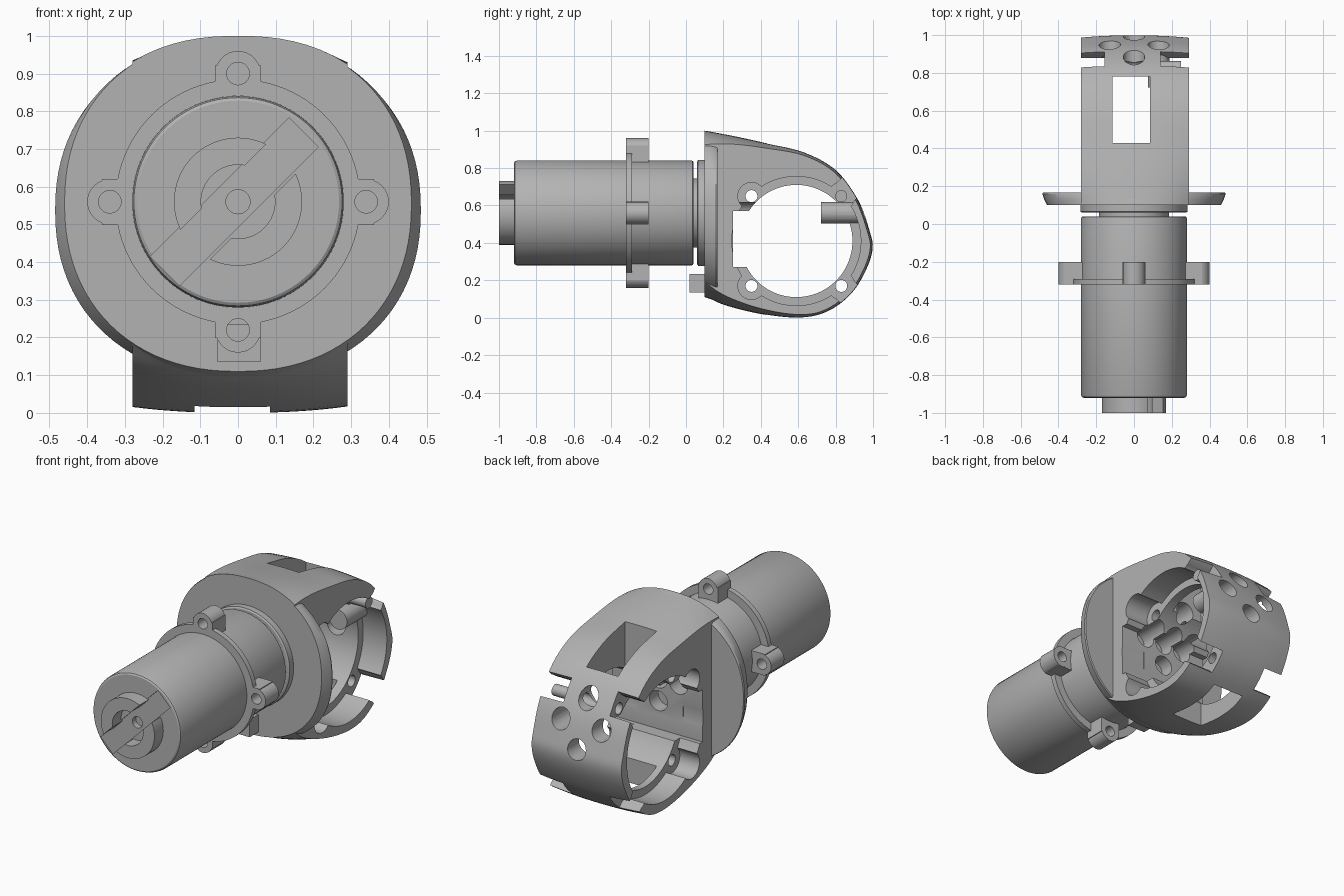
import bpy, bmesh, math
from mathutils import Matrix, Vector

if "Cube" in bpy.data.objects:
    bpy.data.objects.remove(bpy.data.objects["Cube"])

grey = bpy.data.materials.new("machined grey")
grey.use_nodes = True
grey.diffuse_color = (0.45, 0.45, 0.45, 1)
grey.node_tree.nodes["Principled BSDF"].inputs["Base Color"].default_value = (0.45, 0.45, 0.45, 1)

AXIS_Z = 0.56           # height of the motor axis
HUB = (0.59, 0.41)      # y, z of the cross bore
XMIN, XMAX = -0.28, 0.29


def finish(name, bm):
    bmesh.ops.recalc_face_normals(bm, faces=bm.faces)
    if bm.calc_volume(signed=True) < 0:
        bmesh.ops.reverse_faces(bm, faces=bm.faces)
    me = bpy.data.meshes.new(name)
    bm.to_mesh(me)
    bm.free()
    me.materials.append(grey)
    ob = bpy.data.objects.new(name, me)
    bpy.context.collection.objects.link(ob)
    return ob


def loft(name, rings):
    """Skin closed rings of points and cap both ends."""
    bm = bmesh.new()
    loops = [[bm.verts.new(p) for p in ring] for ring in rings]
    for a, b in zip(loops, loops[1:]):
        for i in range(len(a)):
            j = (i + 1) % len(a)
            bm.faces.new((a[i], a[j], b[j], b[i]))
    bm.faces.new(loops[0])
    bm.faces.new(loops[-1])
    return finish(name, bm)


def turned(name, profile, x=0, z=AXIS_Z, n=64):
    """Solid of revolution about an axis along y; profile is (y, radius)."""
    angles = [2 * math.pi * i / n for i in range(n)]
    return loft(name, [[(x + r * math.cos(a), y, z + r * math.sin(a)) for a in angles]
                       for y, r in profile])


def cross_pin(name, x0, x1, y, z, r, n=48):
    """Cylinder along x."""
    angles = [2 * math.pi * (i + 0.37) / n for i in range(n)]
    return loft(name, [[(x, y + r * math.cos(a), z + r * math.sin(a)) for a in angles]
                       for x in (x0, x1)])


def box(name, lo, hi, spin=None):
    bm = bmesh.new()
    lo, hi = Vector(lo), Vector(hi)
    bmesh.ops.create_cube(bm, size=1, matrix=Matrix.Translation((lo + hi) / 2)
                          @ (spin or Matrix()) @ Matrix.Diagonal((*(hi - lo), 1)))
    return finish(name, bm)


def measure(me):
    """Volume and largest reach of a mesh."""
    bm = bmesh.new()
    bm.from_mesh(me)
    volume = bm.calc_volume()
    bm.free()
    return volume, max(abs(c) for v in me.vertices for c in v.co)


def combine(ob, others, operation="DIFFERENCE"):
    """Apply booleans one by one, nudging a cutter whose cut fails."""
    for o in others:
        before, reach = measure(ob.data)
        for attempt in range(4):
            o.location = Vector((0.0007, 0.0005, 0.0003)) * attempt
            mod = ob.modifiers.new("cut", "BOOLEAN")
            mod.operation, mod.solver, mod.object = operation, "EXACT", o
            dg = bpy.context.evaluated_depsgraph_get()
            me = bpy.data.meshes.new_from_object(ob.evaluated_get(dg))
            ob.modifiers.clear()
            if operation == "UNION":
                break
            after, new_reach = measure(me) if me.vertices else (0, 0)
            if 0.3 * before < after <= before and new_reach <= reach + 0.001:
                break
        ob.data = me
        bpy.data.objects.remove(o)


def squash(u):
    return max(0, 1 - abs(u) ** 2.3) ** (1 / 2.3)


def spline(points, steps=5):
    """Smooth curve through the points."""
    pts = [Vector(p) for p in points]
    pts = [2 * pts[0] - pts[1]] + pts + [2 * pts[-1] - pts[-2]]
    out = []
    for a, b, c, d in zip(pts, pts[1:], pts[2:], pts[3:]):
        for k in range(steps):
            t = k / steps
            out.append(b + (c - a) * t / 2 + (2 * a - 5 * b + 4 * c - d) * t * t / 2
                       + (3 * b - a - 3 * c + d) * t ** 3 / 2)
    return out + [pts[-2]]


# Barrel-shaped housing
side = spline([(0.1, 1.0), (0.25, 0.972), (0.42, 0.935), (0.63, 0.885), (0.8, 0.79), (0.92, 0.63),
               (0.98, 0.47), (0.998, 0.37), (0.96, 0.25), (0.88, 0.125), (0.75, 0.03),
               (0.6, 0.0), (0.4, 0.02), (0.2, 0.07), (0.1, 0.12)])


def housing_ring(x):
    ring = []
    for y, z in side:
        t = min(1, (y - 0.1) / 0.6)
        f = squash(x / (0.46 + 0.45 * t))
        mid = 0.555 - 0.145 * t
        ring.append((x, y if y < HUB[0] else HUB[0] + (y - HUB[0]) * f, mid + (z - mid) * f))
    return ring


housing = loft("joint_housing", [housing_ring(XMIN + (XMAX - XMIN) * i / 16) for i in range(17)])

# Bore, flat front wall and window
cuts = [cross_pin("bore", -1, 1, *HUB, 0.3, 96),
        box("wall_relief", (-1, 0.25, 0.27), (1, 0.5, 0.57)),
        box("window", (-0.115, 0.43, -1), (0.085, 0.78, 2))]
# Side pockets with screw lugs; the rear ones break out through the shell
for x0, x1 in ((-0.5, -0.155), (0.14, 0.5)):
    cuts.append(cross_pin("pocket", x0, x1, *HUB, 0.345, 96))
    for sy in (-1, 1):
        for sz in (-1, 1):
            y, z = HUB[0] + 0.24 * sy, HUB[1] + 0.24 * sz
            cuts.append(cross_pin("lug_pocket", x0, x1, y, z, 0.073, 32))
            if sy > 0:
                tilt = Matrix.Rotation(sz * math.pi / 4, 4, "X")
                cuts.append(box("slot", (x0, y - 0.05, z + 0.06 * sz - 0.066),
                                (x1, y + 0.17, z + 0.06 * sz + 0.066), tilt))
cuts += [cross_pin("screw", -0.26, 0.25, HUB[0] + 0.24 * a, HUB[1] + 0.24 * b, 0.032, 24)
         for a in (-1, 1) for b in (-1, 1)]
# Access holes along the motor axis, through the front wall and the rear shell
for y0, y1 in ((0.171, 0.57), (0.72, 1.2)):
    cuts += [turned("access", [(y0, 0.057), (y1, 0.057)], dx * 0.128, AXIS_Z + dz * 0.128, 30)
             for dx, dz in ((1, 0), (-1, 0), (0, 1), (0, -1))]
cuts.append(turned("centre", [(0.173, 0.055), (0.53, 0.055)], n=30))
combine(housing, cuts)


# Wide oval front flange
def oval(y, hx, low, high, n=96):
    ring = []
    for i in range(n):
        a = 2 * math.pi * i / n
        c, s = math.cos(a), math.sin(a)
        p = 2 / 2.2
        ring.append((hx * math.copysign(abs(c) ** p, c), y,
                     (low + high) / 2 + (high - low) / 2 * math.copysign(abs(s) ** p, s)))
    return ring


flange = loft("front_flange", [oval(0.1, 0.46, 0.11, 1.0), oval(0.13, 0.475, 0.1, 0.995),
                               oval(0.16, 0.485, 0.09, 0.985), oval(0.168, 0.482, 0.092, 0.98)])

# Motor body with a recessed diagonal keyway
motor = turned("motor_body", [(-0.92, 0.268), (-0.915, 0.276), (-0.905, 0.28), (0.03, 0.28),
                              (0.036, 0.278), (0.04, 0.272)], n=96)
diagonal = Matrix.Rotation(-math.pi / 4, 4, "Y")
combine(motor, [box("key", (-0.27, -1, AXIS_Z - 0.055), (0.25, -0.912, AXIS_Z + 0.055), diagonal),
                turned("shaft_hole", [(-1, 0.032), (-0.88, 0.032)], n=32)])
neck = turned("motor_neck", [(0.03, 0.185), (0.07, 0.185)])
disc = turned("adapter_disc", [(0.06, 0.275), (0.065, 0.283), (0.11, 0.283)], n=96)

# Split coupling ring on the motor end
coupling = turned("end_coupling", [(-1, 0.17), (-0.915, 0.17)])
combine(coupling, [turned("inner", [(-1.1, 0.098), (-0.8, 0.098)]),
                   box("split", (-0.3, -1.1, AXIS_Z - 0.055), (0.3, -0.8, AXIS_Z + 0.055), diagonal)])

# Thin clamp ring with four screw lugs
clamp = turned("clamp_ring", [(-0.32, 0.325), (-0.29, 0.325)], n=96)
lugs, holes = [], []
for i in range(4):
    a = i * math.pi / 2
    c, s = math.cos(a), math.sin(a)
    lugs.append(turned("lug", [(-0.3201, 0.06), (-0.201, 0.06)], 0.34 * c, AXIS_Z + 0.34 * s, 32))
    lugs.append(box("lug_root", (0.3 * c - 0.061, -0.3199, AXIS_Z + 0.3 * s - 0.061),
                    (0.3 * c + 0.061, -0.2011, AXIS_Z + 0.3 * s + 0.061)))
    holes.append(turned("hole", [(-0.4, 0.03), (-0.1, 0.03)], 0.34 * c, AXIS_Z + 0.34 * s, 24))
combine(clamp, lugs, "UNION")
combine(clamp, holes + [turned("clamp_bore", [(-0.5, 0.2803), (0, 0.2803)], n=96)])

# Locating tab under the motor
tab = box("locating_tab", (-0.055, 0.02, 0.135), (0.06, 0.11, 0.235))

# Smooth curved surfaces, keep machined edges crisp
for ob in (housing, flange, motor, neck, disc, coupling, clamp, tab):
    bpy.ops.object.select_all(action="DESELECT")
    ob.select_set(True)
    bpy.context.view_layer.objects.active = ob
    bpy.ops.object.shade_smooth_by_angle(angle=math.radians(30))
